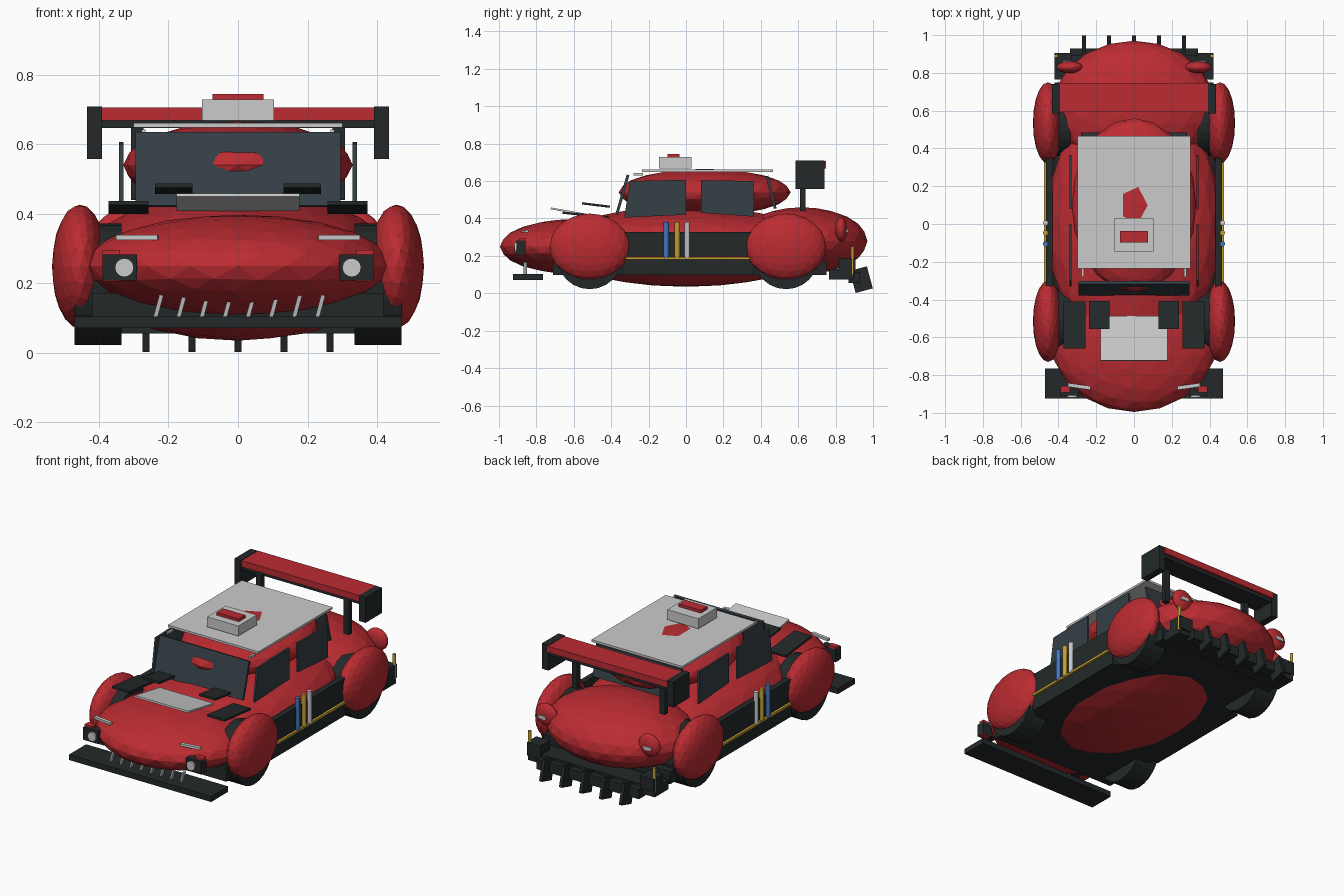
import bpy
from math import radians, pi

def material(name, r, g, b):
    m = bpy.data.materials.new(name)
    m.diffuse_color = (r, g, b, 1)
    return m

RED = material("red", 0.50, 0.025, 0.032)
BLACK = material("black", 0.017, 0.022, 0.023)
GLASS = material("glass", 0.035, 0.05, 0.06)
WHITE = material("white", 0.65, 0.66, 0.67)
SILVER = material("silver", 0.45, 0.46, 0.48)
GOLD = material("gold", 0.55, 0.36, 0.03)
BLUE = material("blue", 0.06, 0.18, 0.52)

def finish(name, mat, scale=None):
    o = bpy.context.object
    o.name = name
    if scale:
        o.scale = scale
    o.data.materials.append(mat)
    return o

def blob(name, loc, radii, mat=RED):
    bpy.ops.mesh.primitive_ico_sphere_add(subdivisions=3, radius=1, location=loc)
    return finish(name, mat, radii)

def box(name, loc, size, mat, rot=(0, 0, 0)):
    bpy.ops.mesh.primitive_cube_add(size=1, location=loc, rotation=[radians(a) for a in rot])
    return finish(name, mat, size)

def rod(name, loc, r, depth, mat, rot=(0, 0, 0), n=12):
    bpy.ops.mesh.primitive_cylinder_add(vertices=n, radius=r, depth=depth, location=loc,
                                        rotation=[radians(a) for a in rot])
    return finish(name, mat)

def panel(name, x, thick, pts, mat):
    # side profile in (y, z) extruded along x
    n = len(pts)
    v = [(x + s * thick / 2, y, z) for s in (-1, 1) for y, z in pts]
    f = [tuple(range(n))[::-1], tuple(range(n, 2 * n))]
    f += [(i, (i + 1) % n, (i + 1) % n + n, i + n) for i in range(n)]
    me = bpy.data.meshes.new(name)
    me.from_pydata(v, [], f)
    o = bpy.data.objects.new(name, me)
    bpy.context.collection.objects.link(o)
    me.materials.append(mat)
    return o

# main body masses
blob("main_body", (0, 0, 0.25), (0.46, 0.74, 0.215))
blob("front_hood", (0, -0.595, 0.25), (0.447, 0.40, 0.147))
blob("rear_body", (0, 0.62, 0.28), (0.43, 0.35, 0.18))
blob("cabin", (0, 0.10, 0.54), (0.33, 0.46, 0.125))

# chassis and front splitter
box("chassis", (0, 0.02, 0.135), (0.84, 1.46, 0.075), BLACK)
box("front_splitter", (0, -0.845, 0.088), (0.94, 0.16, 0.033), BLACK)
for i in range(8):
    box("grille_bar", (-0.23 + i * 0.0665, -0.86, 0.13), (0.012, 0.02, 0.075), SILVER, (0, 15, 0))

# glass front and back
box("windshield", (0, -0.34, 0.527), (0.59, 0.015, 0.22), GLASS, (-16, 0, 0))
box("rear_window", (0, 0.455, 0.54), (0.56, 0.015, 0.18), GLASS, (14, 0, 0))

# roof plate and scoop
box("roof_plate", (0, 0.115, 0.655), (0.60, 0.70, 0.013), WHITE)
box("roof_scoop", (0, -0.057, 0.698), (0.206, 0.175, 0.06), WHITE)
box("scoop_cap", (0, -0.067, 0.736), (0.147, 0.062, 0.018), RED)

# hood vents
box("hood_vent", (0, -0.605, 0.433), (0.355, 0.24, 0.01), WHITE, (-10, 0, 0))

# rear wing
box("wing_blade", (0, 0.67, 0.687), (0.80, 0.155, 0.038), RED)
box("wing_underside", (0, 0.67, 0.658), (0.80, 0.13, 0.022), BLACK)

# rear bumper and diffuser fins
box("rear_bumper", (0, 0.83, 0.102), (0.84, 0.13, 0.055), BLACK)
box("rear_underplate", (0, 0.90, 0.085), (0.68, 0.06, 0.06), BLACK)
for i in range(-2, 3):
    box("diffuser_fin", (i * 0.132, 0.937, 0.073), (0.02, 0.095, 0.122), BLACK, (15, 0, 0))

for s in (-1, 1):
    # wheels and fenders
    for y in (-0.515, 0.535):
        blob("fender", (s * 0.455, y, 0.248), (0.08, 0.215, 0.178))
        rod("wheel", (s * 0.403, y, 0.197), 0.175, 0.135, BLACK, (0, 90, 0), 24)
        rod("wheel_hub", (s * 0.403, y, 0.197), 0.10, 0.143, SILVER, (0, 90, 0), 16)
    # side panels, trim and stripes
    box("side_panel", (s * 0.448, 0.01, 0.262), (0.035, 0.70, 0.13), BLACK)
    box("side_skirt", (s * 0.44, 0.01, 0.14), (0.04, 0.70, 0.085), BLACK)
    box("gold_trim", (s * 0.47, 0.01, 0.187), (0.014, 0.66, 0.014), GOLD)
    for y, m in ((-0.105, BLUE), (-0.047, GOLD), (0.006, WHITE)):
        rod("side_stripe", (s * 0.468, y, 0.285), 0.014, 0.195, m)
    # side windows
    panel("front_side_window", s * 0.336, 0.012,
          [(-0.33, 0.405), (0.0, 0.42), (0.0, 0.607), (-0.30, 0.60)], GLASS)
    panel("rear_side_window", s * 0.336, 0.012,
          [(0.08, 0.43), (0.365, 0.41), (0.36, 0.60), (0.08, 0.605)], GLASS)
    # hood louvers
    box("outer_louver", (s * 0.315, -0.535, 0.418), (0.115, 0.25, 0.012), BLACK, (-6, 0, 0))
    box("inner_louver", (s * 0.185, -0.482, 0.472), (0.108, 0.15, 0.012), BLACK, (-7, 0, 0))
    box("roof_strut", (s * 0.272, -0.255, 0.637), (0.012, 0.05, 0.012), WHITE)
    # headlights
    box("headlight_housing", (s * 0.34, -0.882, 0.245), (0.10, 0.05, 0.075), BLACK)
    box("headlight_frame", (s * 0.365, -0.875, 0.25), (0.05, 0.035, 0.09), RED)
    rod("headlight_lens", (s * 0.327, -0.91, 0.245), 0.027, 0.015, WHITE, (90, 0, 0), 16)
    box("brow_strip", (s * 0.29, -0.86, 0.332), (0.12, 0.02, 0.014), WHITE, (0, 0, s * 8))
    # tail lights
    blob("tail_light", (s * 0.34, 0.83, 0.342), (0.07, 0.032, 0.066))
    box("tail_lens", (s * 0.35, 0.858, 0.335), (0.05, 0.014, 0.02), WHITE)
    # wing supports and end plates
    box("wing_post", (s * 0.29, 0.625, 0.55), (0.035, 0.03, 0.22), BLACK)
    box("wing_end_plate", (s * 0.413, 0.663, 0.633), (0.043, 0.155, 0.152), BLACK)
    # bumper corners and rear rods
    box("bumper_corner", (s * 0.375, 0.86, 0.145), (0.09, 0.09, 0.08), BLACK)
    rod("rear_rod", (s * 0.412, 0.89, 0.175), 0.009, 0.15, GOLD)
